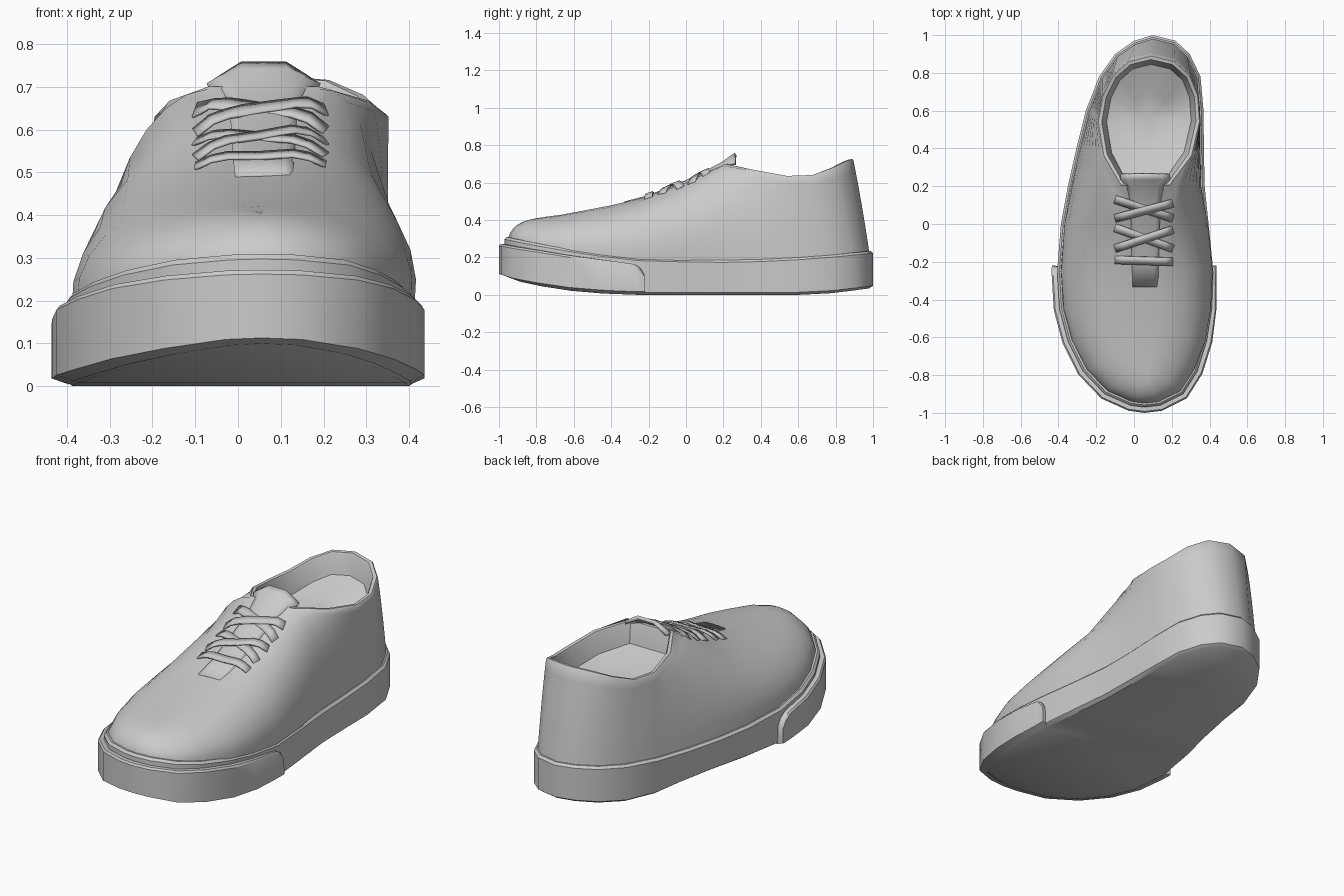
import bpy, bmesh, math
from mathutils import Vector
from mathutils.bvhtree import BVHTree

if "Cube" in bpy.data.objects:
    bpy.data.objects.remove(bpy.data.objects["Cube"])

# outline rows: y, left x, right x (toe to heel)
ROWS = [(-.96, -.02, .14), (-.90, -.155, .26), (-.78, -.27, .335), (-.62, -.35, .385),
        (-.45, -.395, .412), (-.25, -.407, .42), (0, -.387, .395), (.2, -.35, .374),
        (.4, -.305, .37), (.6, -.255, .368), (.78, -.185, .352), (.9, -.10, .295), (.97, 0, .22)]
TOE, HEEL = (.055, -.97), (.1, 1.0)
# where each row ends on the instep ridge or the collar: y, left x, right x, z, left and right roundness
TOPS = [(-.78, .055, .055, .41, 1, 1), (-.72, .055, .055, .42, 1, 1), (-.64, .055, .055, .43, 1, 1.1),
        (-.53, .055, .055, .45, 1, 1.2), (-.40, .055, .055, .475, 1.05, 1.25), (-.22, .055, .055, .515, 1.1, 1.3),
        (0, .055, .055, .595, 1.15, 1.3), (.2, -.07, .19, .695, .95, 1.1), (.36, -.165, .31, .662, .6, .8),
        (.54, -.195, .352, .63, .4, .5), (.68, -.17, .343, .635, .3, .3), (.79, -.115, .298, .675, .15, .15),
        (.865, -.03, .215, .71, .1, .1)]
SOLE_TOP = [(-1, .315), (-.9, .295), (-.7, .255), (-.4, .21), (-.2, .19), (.3, .185), (.7, .205), (1, .235)]
SOLE_LOW = [(-1, .105), (-.9, .07), (-.7, .03), (-.5, .01), (-.3, 0), (.6, 0), (.8, .01), (1, .035)]
BAND_TOP = [(-1, .278), (-.9, .258), (-.6, .208), (-.35, .175), (-.28, .165), (-.245, .145), (-.226, .11), (-.222, .03)]
WAIST = [(-.2, 0), (.1, .035), (.35, .035), (.7, 0)]


def lerp(table, y):
    if y <= table[0][0]:
        return table[0][1]
    for (a, p), (b, q) in zip(table, table[1:]):
        if y <= b:
            return p + (q - p) * (y - a) / (b - a)
    return table[-1][1]


def offset(pts, d, closed=True):
    """Move a counter-clockwise path outward by d."""
    out, n = [], len(pts)
    for i, p in enumerate(pts):
        a = pts[(i - 1) % n] if closed or i else p
        b = pts[(i + 1) % n] if closed or i < n - 1 else p
        t = Vector((b[0] - a[0], b[1] - a[1])).normalized()
        out.append((p[0] + t.y * d, p[1] - t.x * d))
    return out


def ring(bm, pts):
    return [bm.verts.new(p) for p in pts]


def bridge(bm, a, b, closed=True):
    n = len(a)
    for i in range(n if closed else n - 1):
        j = (i + 1) % n
        bm.faces.new((a[i], a[j], b[j], b[i]))


def cap(bm, r):
    """Close a toe-to-heel loop with strips across it."""
    n = len(r)
    for i in range(n // 2):
        vs = [r[i], r[i + 1], r[n - i - 1], r[(n - i) % n]]
        bm.faces.new(list(dict.fromkeys(vs)))


def finish(bm, name, angle=35, thick=0):
    bmesh.ops.recalc_face_normals(bm, faces=bm.faces)
    me = bpy.data.meshes.new(name)
    bm.to_mesh(me)
    ob = bpy.data.objects.new(name, me)
    bpy.context.collection.objects.link(ob)
    if thick:
        m = ob.modifiers.new("thickness", 'SOLIDIFY')
        m.thickness, m.offset = thick, 0
    bpy.ops.object.select_all(action='DESELECT')
    ob.select_set(True)
    bpy.context.view_layer.objects.active = ob
    bpy.ops.object.shade_smooth_by_angle(angle=math.radians(angle))
    return ob


OUT = [TOE] + [(r, y) for y, l, r in ROWS] + [HEEL] + [(l, y) for y, l, r in reversed(ROWS)]

# sole: rounded bottom edge, wall waisted at the inner arch, bevelled lip
bm = bmesh.new()
rings = []
for d, table, dz, w in [(-.02, SOLE_LOW, 0, 1), (0, SOLE_LOW, .014, 1), (0, SOLE_TOP, -.012, 0),
                        (-.012, SOLE_TOP, 0, 0), (-.04, SOLE_TOP, 0, 0)]:
    rings.append(ring(bm, [(x + (w * lerp(WAIST, y) if x < 0 else 0), y, lerp(table, o[1]) + dz)
                           for (x, y), o in zip(offset(OUT, d), OUT)]))
for a, b in zip(rings, rings[1:]):
    bridge(bm, a, b)
cap(bm, rings[0])
cap(bm, rings[-1])
finish(bm, "sole")

# toe band wrapped around the front of the sole
ys = [-.222, -.226, -.245, -.28, -.35] + [r[0] for r in reversed(ROWS) if r[0] < -.4]
left = [(lerp([(r[0], r[1]) for r in ROWS], y), y) for y in ys]
right = [(lerp([(r[0], r[2]) for r in ROWS], y), y) for y in reversed(ys)]
path = left + [TOE] + right
bm = bmesh.new()
rings = []
for d, table, dz in [(-.01, BAND_TOP, 0), (.022, BAND_TOP, 0), (.03, BAND_TOP, -.01),
                     (.03, SOLE_LOW, .018), (-.01, SOLE_LOW, .004)]:
    rings.append(ring(bm, [(min(x, .412 + d * .8), y, lerp(table, o[1]) + dz)
                           for (x, y), o in zip(offset(path, d, False), path)]))
for a, b in zip(rings, rings[1:] + rings[:1]):
    bridge(bm, a, b, False)
for k in (0, -1):
    bm.faces.new([r[k] for r in rings])
finish(bm, "toe_band")

# upper: each column rises from the sole to the ridge or collar
ENDS = ([(.055, -.80, .405, 1)] + [(r, y, z, kr) for y, l, r, z, kl, kr in TOPS] + [(.09, .895, .72, .1)]
        + [(l, y, z, kl) for y, l, r, z, kl, kr in reversed(TOPS)])
bm = bmesh.new()
rings = []
STEPS = 8
base = [(x + (.01 if x > .36 and y < .1 else 0), y) for x, y in offset(OUT, -.018)]
for s in range(STEPS + 1):
    t = s / STEPS
    c, sn = 1 - math.cos(t * math.pi / 2), math.sin(t * math.pi / 2)
    pts = []
    for (px, py), (ex, ey, ez, k) in zip(base, ENDS):
        f, g = t + (c - t) * k, t + (sn - t) * k
        z0 = lerp(SOLE_TOP, py) - .02
        pts.append((px + (ex - px) * f, py + (ey - py) * f, z0 + (ez - z0) * g))
    rings.append(ring(bm, pts))
for a, b in zip(rings, rings[1:]):
    bridge(bm, a, b)
top = rings[-1]
n = len(top)
collar = top[8:n - 7]
bm.faces.new((top[7], collar[0], collar[-1]))

# collar rim, lining and footbed
edge = [(v.co.x, v.co.y) for v in collar]
prev = collar
for d, dz in [(-.006, .006), (-.024, .004), (-.03, -.01), (-.05, -.11)]:
    r = ring(bm, [(x, y, v.co.z + dz) for (x, y), v in zip(offset(edge, d), collar)])
    bridge(bm, prev, r)
    prev = r
mid = Vector((.08, .55, .51))
r = ring(bm, [mid.lerp(v.co, .5) - Vector((0, 0, .015)) for v in prev])
bridge(bm, prev, r)
hub = bm.verts.new(mid)
for i in range(len(r)):
    bm.faces.new((r[i], r[(i + 1) % len(r)], hub))
bmesh.ops.remove_doubles(bm, verts=bm.verts, dist=.0005)
bmesh.ops.recalc_face_normals(bm, faces=bm.faces)
tree = BVHTree.FromBMesh(bm)
finish(bm, "upper", 45)


def surface(x, y):
    hit = tree.ray_cast(Vector((x, y, 2)), Vector((0, 0, -1)))[0]
    return hit.z if hit else .6


# tongue: y, half width, centre z, droop at the edges
bm = bmesh.new()
prev = None
for y, hw, z, drop in [(-.33, .066, .490, .005), (-.2, .07, .524, .006), (0, .075, .604, .006),
                       (.13, .08, .668, .01), (.2, .095, .705, .02), (.24, .13, .735, .035),
                       (.265, .125, .752, .05)]:
    r = ring(bm, [(.06 + hw * u, y, z - drop * max(0, abs(u) - .4) / .6)
                  for u in (-1, -.7, -.4, 0, .4, .7, 1)])
    if prev:
        bridge(bm, prev, r, False)
    prev = r
finish(bm, "tongue", 40, .018)

# laces draped over the instep
for i, (y0, y1, lift) in enumerate([(-.19, -.20, .014), (-.02, -.13, .014), (-.13, -.03, .02),
                                    (.13, .03, .014), (.03, .11, .02)]):
    bm = bmesh.new()
    side = Vector((-(y1 - y0), .31)).normalized() * .021
    rows = ([], [])
    for j in range(9):
        u = j / 8
        x, y = -.10 + .305 * u, y0 + (y1 - y0) * u
        bump = lift * (1 - (2 * u - 1) ** 6) + .001
        for row, sg in zip(rows, (-1, 1)):
            px, py = x + sg * side.x, y + sg * side.y
            row.append(bm.verts.new((px, py, surface(px, py) + bump)))
    bridge(bm, rows[0], rows[1], False)
    finish(bm, f"lace_{i + 1}", 40, .007)
